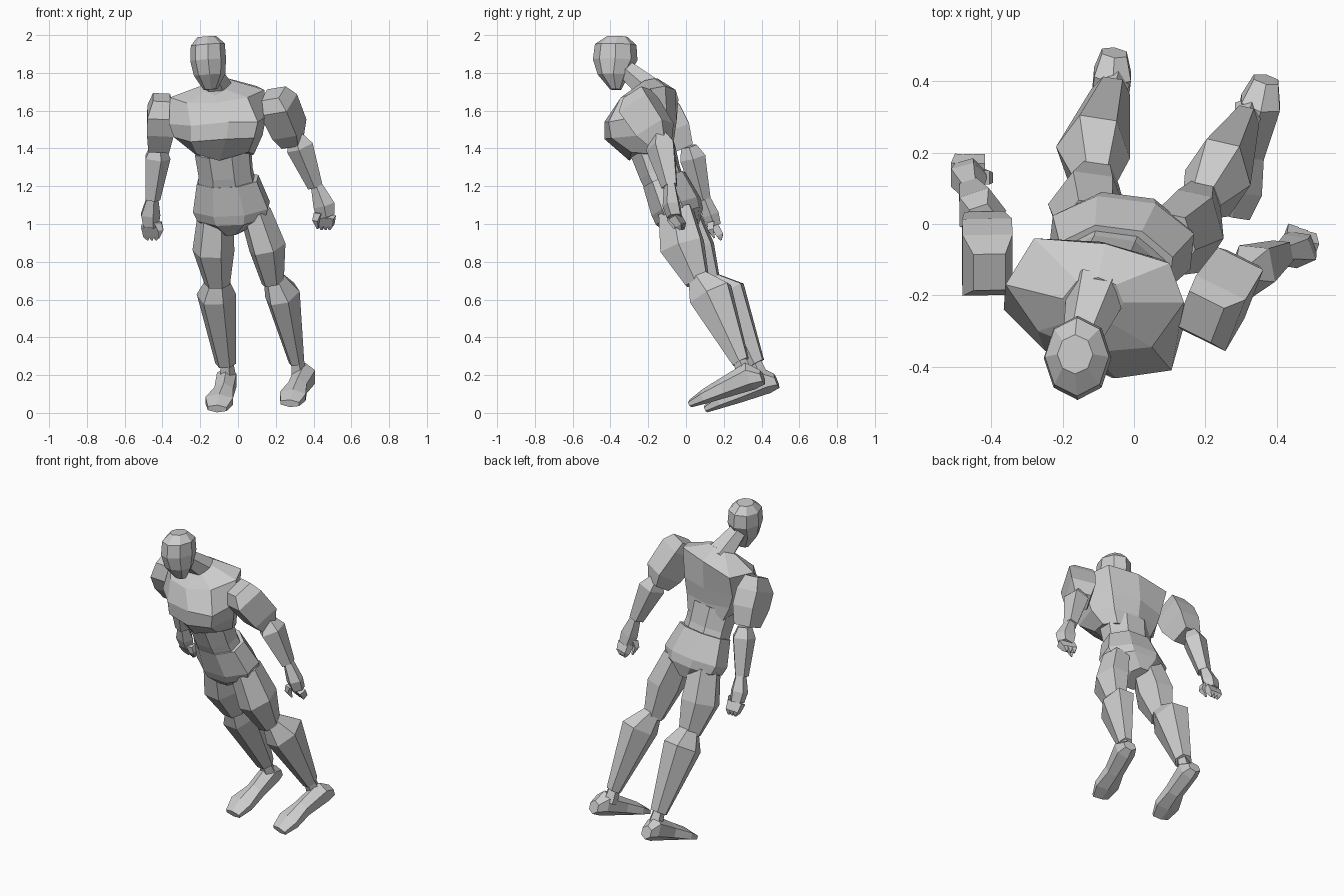
import bpy, bmesh, math
from mathutils import Vector

clay = bpy.data.materials.new("clay_grey")
clay.diffuse_color = (0.6, 0.6, 0.6, 1)


def skin(name, rings):
    """Join equal-length rings of points into a closed flat-shaded solid."""
    bm = bmesh.new()
    loops = [[bm.verts.new(p) for p in ring] for ring in rings]
    n = len(loops[0])
    for a, b in zip(loops, loops[1:]):
        for i in range(n):
            j = (i + 1) % n
            bm.faces.new((a[i], a[j], b[j], b[i]))
    bm.faces.new(loops[0])
    bm.faces.new(loops[-1])
    bmesh.ops.recalc_face_normals(bm, faces=bm.faces)
    me = bpy.data.meshes.new(name)
    bm.to_mesh(me)
    bm.free()
    me.materials.append(clay)
    ob = bpy.data.objects.new(name, me)
    bpy.context.collection.objects.link(ob)
    return ob


def loft(name, sections, n=6, side=(1, 0, 0), corner=False):
    """Sections are (x, y, z, half width, half depth), square to the overall axis."""
    axis = (Vector(sections[-1][:3]) - Vector(sections[0][:3])).normalized()
    s = Vector(side)
    s = (s - axis * s.dot(axis)).normalized()
    d = axis.cross(s)
    k = 1 / math.cos(math.pi / n) if corner else 1
    rings = []
    for x, y, z, w, h in sections:
        ring = []
        for i in range(n):
            t = 2 * math.pi * (i + (0.5 if corner else 0)) / n
            ring.append(Vector((x, y, z)) + k * (s * w * math.cos(t) + d * h * math.sin(t)))
        rings.append(ring)
    return skin(name, rings)


# Head and neck
loft("head", [(-.145, -.372, 1.712, .037, .03), (-.15, -.385, 1.79, .083, .083),
              (-.158, -.375, 1.87, .095, .118), (-.16, -.372, 1.95, .09, .11),
              (-.165, -.365, 1.992, .05, .055)], n=8)
loft("neck", [(-.10, -.18, 1.70, .09, .08), (-.145, -.32, 1.82, .055, .055)])

# Chest: collar, shoulder line, fullest lines and rib line, each from the back round
collar = [(-.10, -.15, 1.77), (-.05, -.17, 1.77), (-.03, -.22, 1.76), (-.06, -.28, 1.71),
          (-.12, -.30, 1.68), (-.17, -.27, 1.70), (-.20, -.21, 1.73), (-.16, -.16, 1.75)]
shoulders = [(-.08, -.055, 1.71), (.10, -.11, 1.73), (.14, -.22, 1.71), (.05, -.345, 1.67),
             (-.12, -.36, 1.64), (-.27, -.30, 1.64), (-.36, -.17, 1.67), (-.28, -.04, 1.66)]
fullest = [(-.09, -.05, 1.54), (.08, -.10, 1.55), (.15, -.25, 1.57), (.105, -.41, 1.54),
           (-.05, -.432, 1.54), (-.25, -.355, 1.52), (-.365, -.24, 1.53), (-.27, -.085, 1.52)]
lower = [(-.09, -.065, 1.44), (.065, -.10, 1.45), (.13, -.23, 1.47), (.085, -.395, 1.455),
         (-.06, -.432, 1.45), (-.25, -.34, 1.435), (-.34, -.23, 1.46), (-.245, -.09, 1.44)]
ribs = [(-.085, -.06, 1.34), (.05, -.09, 1.35), (.085, -.18, 1.37), (.055, -.29, 1.38),
        (-.10, -.30, 1.335), (-.22, -.265, 1.37), (-.24, -.18, 1.38), (-.20, -.09, 1.35)]
skin("chest", [collar, shoulders, fullest, lower, ribs])

# Abdomen and pelvis, turned and tipped slightly
hip_line = (.98, -.15, .1)
loft("abdomen", [(-.08, -.175, 1.39, .145, .115), (-.065, -.138, 1.27, .14, .105),
                 (-.055, -.10, 1.18, .15, .10)], n=8, side=hip_line, corner=True)
loft("pelvis", [(-.055, -.115, 1.235, .16, .112), (-.035, -.052, 1.09, .20, .13),
                (-.03, -.035, 1.04, .18, .125), (-.03, -.01, .97, .06, .08)],
     n=8, side=hip_line, corner=True)


# Arms
def arm(tag, side, upper, fore, hand, tip, inward):
    loft(tag + "_upper_arm", upper, n=4, side=side, corner=True)
    loft(tag + "_forearm", fore, n=5, side=side)
    loft(tag + "_hand", hand, n=5, side=side)
    # Curled fingers spread across the palm, and a thumb
    palm = Vector(hand[-1][:3])
    across = Vector(side).normalized()
    tip = Vector(tip)
    for i, k in enumerate((-1, 0, 1)):
        base = palm + across * k * .03
        end = tip + across * k * .022
        mid = (base + end) / 2 + Vector((0, .012, -.01))
        loft(f"{tag}_finger_{i}", [(*base, .018, .022), (*mid, .016, .018),
                                   (*end, .004, .005)], n=4, side=side, corner=True)
    start = palm + Vector((inward * .04, -.02, .02))
    loft(tag + "_thumb", [(*start, .02, .02),
                          (*(start + Vector((inward * .015, 0, -.04))), .015, .015),
                          (*(start + Vector((inward * .005, .02, -.085))), .004, .004)],
         n=4, side=side, corner=True)


arm("left", (.9, -.35, 0),
    [(.185, -.26, 1.69, .055, .06), (.215, -.25, 1.63, .078, .09),
     (.272, -.165, 1.50, .072, .085), (.29, -.135, 1.43, .048, .05)],
    [(.305, -.14, 1.47, .04, .045), (.33, -.13, 1.41, .075, .085), (.41, -.085, 1.20, .042, .047)],
    [(.415, -.085, 1.21, .032, .032), (.455, -.075, 1.10, .062, .048),
     (.467, -.06, 1.04, .05, .042)],
    (.465, -.02, .97), -1)
arm("right", (1, 0, 0),
    [(-.405, -.135, 1.67, .045, .055), (-.41, -.115, 1.59, .07, .092),
     (-.412, -.07, 1.50, .07, .092), (-.42, -.02, 1.40, .055, .06)],
    [(-.425, .015, 1.41, .045, .045), (-.43, .035, 1.35, .073, .072),
     (-.455, .09, 1.13, .043, .043)],
    [(-.455, .095, 1.14, .033, .033), (-.467, .13, 1.05, .056, .046),
     (-.465, .15, .99, .046, .038)],
    (-.455, .185, .915), 1)


# Legs
def leg(tag, thigh, shin, foot):
    loft(tag + "_thigh", thigh, n=6, side=(1, -.15, 0))
    loft(tag + "_shin", shin, n=6, side=(1, -.15, 0))
    x, y, z = shin[-1][:3]
    loft(tag + "_ankle", [(x, y - .015, z + .03, .035, .035),
                          (x + .01, y + .025, z - .07, .045, .045)], n=5)
    loft(tag + "_foot", foot, n=6, corner=True)


leg("left",
    [(.09, -.055, 1.07, .085, .10), (.155, -.02, .88, .10, .13), (.185, .06, .69, .06, .07)],
    [(.19, .065, .72, .055, .06), (.235, .13, .63, .095, .13), (.31, .29, .27, .042, .05)],
    [(.37, .405, .19, .035, .035), (.355, .34, .195, .055, .065), (.315, .20, .133, .05, .047),
     (.29, .10, .088, .07, .034), (.275, .025, .05, .05, .018)])
leg("right",
    [(-.12, -.02, 1.05, .095, .10), (-.13, .04, .86, .112, .125), (-.11, .12, .68, .068, .07)],
    [(-.11, .12, .71, .06, .06), (-.115, .20, .63, .105, .13), (-.065, .37, .26, .055, .052)],
    [(-.055, .48, .17, .035, .035), (-.06, .42, .175, .052, .065), (-.075, .28, .108, .05, .047),
     (-.10, .18, .063, .073, .034), (-.11, .105, .022, .05, .018)])
